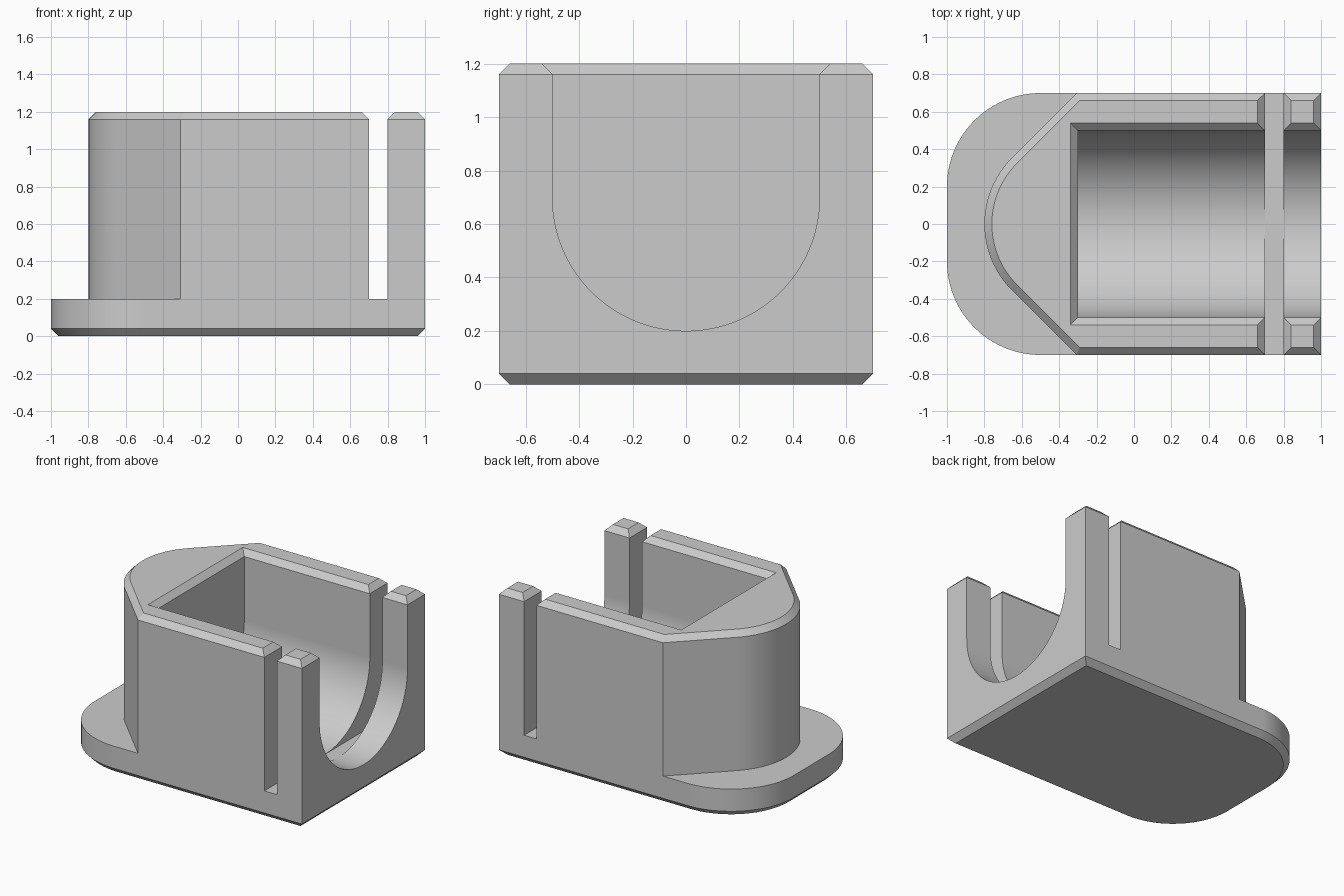
import bpy, bmesh
from math import sin, cos, pi, radians
from mathutils import Vector

if "Cube" in bpy.data.objects:
    bpy.data.objects.remove(bpy.data.objects["Cube"])

LENGTH, HALF_WIDTH, HEIGHT, FLOOR, CHAMFER = 2.0, 0.7, 1.2, 0.2, 0.04


def arc(cx, cy, r, start, end, steps):
    """Points on a circular arc, angles in degrees."""
    angles = [radians(start + (end - start) * i / steps) for i in range(steps + 1)]
    return [(cx + r * cos(a), cy + r * sin(a)) for a in angles]


def prism(name, outline, offset, to_3d):
    """Extrude a flat outline along the given offset."""
    bm = bmesh.new()
    face = bm.faces.new([bm.verts.new(to_3d(u, v)) for u, v in outline])
    new = bmesh.ops.extrude_face_region(bm, geom=[face])["geom"]
    bmesh.ops.translate(bm, vec=Vector(offset),
                        verts=[g for g in new if isinstance(g, bmesh.types.BMVert)])
    bmesh.ops.recalc_face_normals(bm, faces=bm.faces)
    mesh = bpy.data.meshes.new(name)
    bm.to_mesh(mesh)
    bm.free()
    obj = bpy.data.objects.new(name, mesh)
    bpy.context.collection.objects.link(obj)
    return obj


def rectangle(x0, x1, y0, y1):
    return [(x0, y0), (x1, y0), (x1, y1), (x0, y1)]


def cut(target, cutter):
    """Subtract the cutter, then discard it."""
    cutter.hide_render = True
    mod = target.modifiers.new("cut", 'BOOLEAN')
    mod.operation, mod.solver, mod.object = 'DIFFERENCE', 'EXACT', cutter
    bpy.context.view_layer.objects.active = target
    bpy.ops.object.modifier_apply(modifier=mod.name)
    bpy.data.objects.remove(cutter)


# Full height block with two rounded corners at the nose end
corner = HALF_WIDTH - 0.5
outline = [(1, -HALF_WIDTH), (1, HALF_WIDTH)]
outline += arc(-0.5, corner, 0.5, 90, 180, 24) + arc(-0.5, -corner, 0.5, 180, 270, 24)
holder = prism("cradle_holder", outline, (0, 0, HEIGHT), lambda x, y: (x, y, 0))

# Ledge: trim the nose to a rounded wedge above the floor plate
wedge = [(-0.107, 0.9)] + arc(-0.3, 0, 0.5, 135, 225, 24) + [(-0.107, -0.9)]
wedge += [(-1.3, -0.9), (-1.3, 0.9)]
cut(holder, prism("ledge_cutter", wedge, (0, 0, 2), lambda x, y: (x, y, FLOOR)))

# U shaped channel, open at the top and at one end
channel = arc(0, 0.7, 0.5, 180, 360, 64) + [(0.5, 2), (-0.5, 2)]
cut(holder, prism("channel_cutter", channel, (2, 0, 0), lambda y, z: (-0.3, y, z)))

# Narrow slot across both walls
cut(holder, prism("slot_cutter", rectangle(0.7, 0.8, -1, 1), (0, 0, 2),
                  lambda x, y: (x, y, FLOOR - 0.002)))

# Chamfer every rim edge at the top and the bottom
bm = bmesh.new()
bm.from_mesh(holder.data)
bmesh.ops.remove_doubles(bm, verts=bm.verts, dist=0.0002)
bmesh.ops.dissolve_limit(bm, angle_limit=radians(0.5), verts=bm.verts, edges=bm.edges)
bm.normal_update()
rims = [e for e in bm.edges
        if any(all(abs(v.co.z - z) < 0.001 for v in e.verts) for z in (0, HEIGHT))
        and e.calc_face_angle(0) > 1]
bmesh.ops.bevel(bm, geom=rims, offset=CHAMFER, offset_type='OFFSET', segments=1,
                affect='EDGES', clamp_overlap=False)
bm.to_mesh(holder.data)
bm.free()

# Plain grey finish
grey = bpy.data.materials.new("plain_grey")
grey.use_nodes = True
colour = (0.6, 0.6, 0.6, 1)
grey.diffuse_color = colour
grey.node_tree.nodes["Principled BSDF"].inputs["Base Color"].default_value = colour
holder.data.materials.clear()
holder.data.materials.append(grey)
for poly in holder.data.polygons:
    poly.material_index = 0

# Smooth curves, crisp edges
bpy.ops.object.select_all(action='DESELECT')
holder.select_set(True)
bpy.context.view_layer.objects.active = holder
bpy.ops.object.shade_smooth_by_angle(angle=radians(25))
normals = holder.modifiers.new("weighted_normals", 'WEIGHTED_NORMAL')
normals.keep_sharp = True
